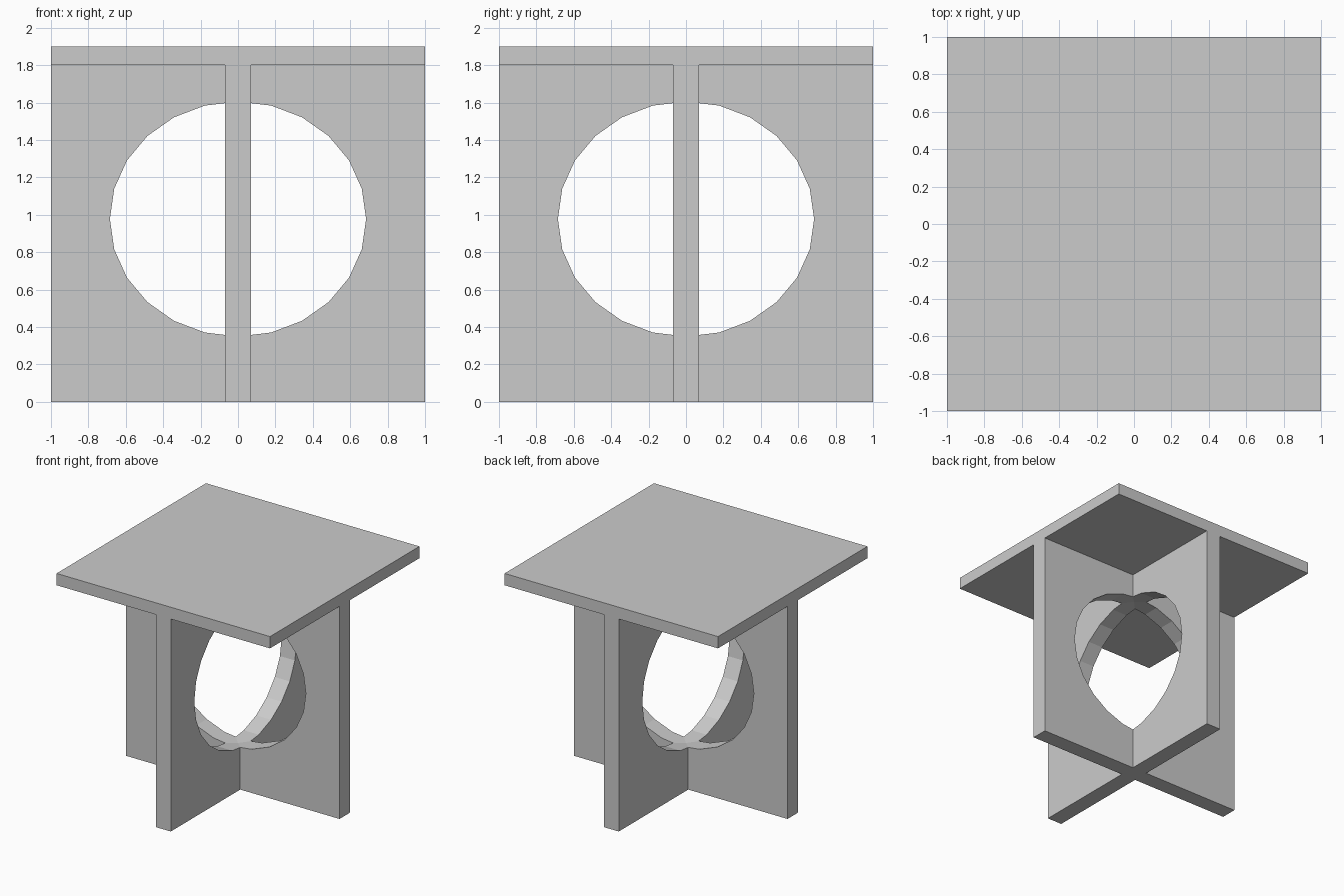
import bpy, bmesh, math

if "Cube" in bpy.data.objects:
    bpy.data.objects.remove(bpy.data.objects["Cube"])

SEGMENTS = 24
LEG_HEIGHT = 1.8
THICKNESS = 0.14


def finish(name, bm):
    bmesh.ops.recalc_face_normals(bm, faces=bm.faces[:])
    mesh = bpy.data.meshes.new(name)
    bm.to_mesh(mesh)
    bm.free()
    obj = bpy.data.objects.new(name, mesh)
    bpy.context.collection.objects.link(obj)
    return obj


def pierced_panel(name, angle):
    """Upright rectangular panel with a large oval opening."""
    bm = bmesh.new()
    half = LEG_HEIGHT / 2
    loops = []
    for y in (-THICKNESS / 2, THICKNESS / 2):
        outer, inner = [], []
        for i in range(SEGMENTS):
            a = math.tau * i / SEGMENTS
            c, s = math.cos(a), math.sin(a)
            m = max(abs(c), abs(s))
            outer.append(bm.verts.new((c / m, y, half + half * s / m)))
            inner.append(bm.verts.new((0.685 * c, y, 0.977 + 0.628 * s)))
        loops.append((outer, inner))
    (front_out, front_in), (back_out, back_in) = loops
    # front face, rim of the opening, back face, outer edge
    ring = [front_out, front_in, back_in, back_out]
    for k in range(4):
        a, b = ring[k], ring[(k + 1) % 4]
        for i in range(SEGMENTS):
            j = (i + 1) % SEGMENTS
            bm.faces.new((a[i], a[j], b[j], b[i]))
    obj = finish(name, bm)
    obj.rotation_euler.z = angle
    return obj


# Two crossed base panels
pierced_panel("base_panel_across", 0)
pierced_panel("base_panel_deep", math.pi / 2)

# Square table top
bm = bmesh.new()
bmesh.ops.create_cube(bm, size=1)
bmesh.ops.scale(bm, vec=(2, 2, 0.1), verts=bm.verts)
bmesh.ops.translate(bm, vec=(0, 0, LEG_HEIGHT + 0.05), verts=bm.verts)
finish("table_top", bm)
